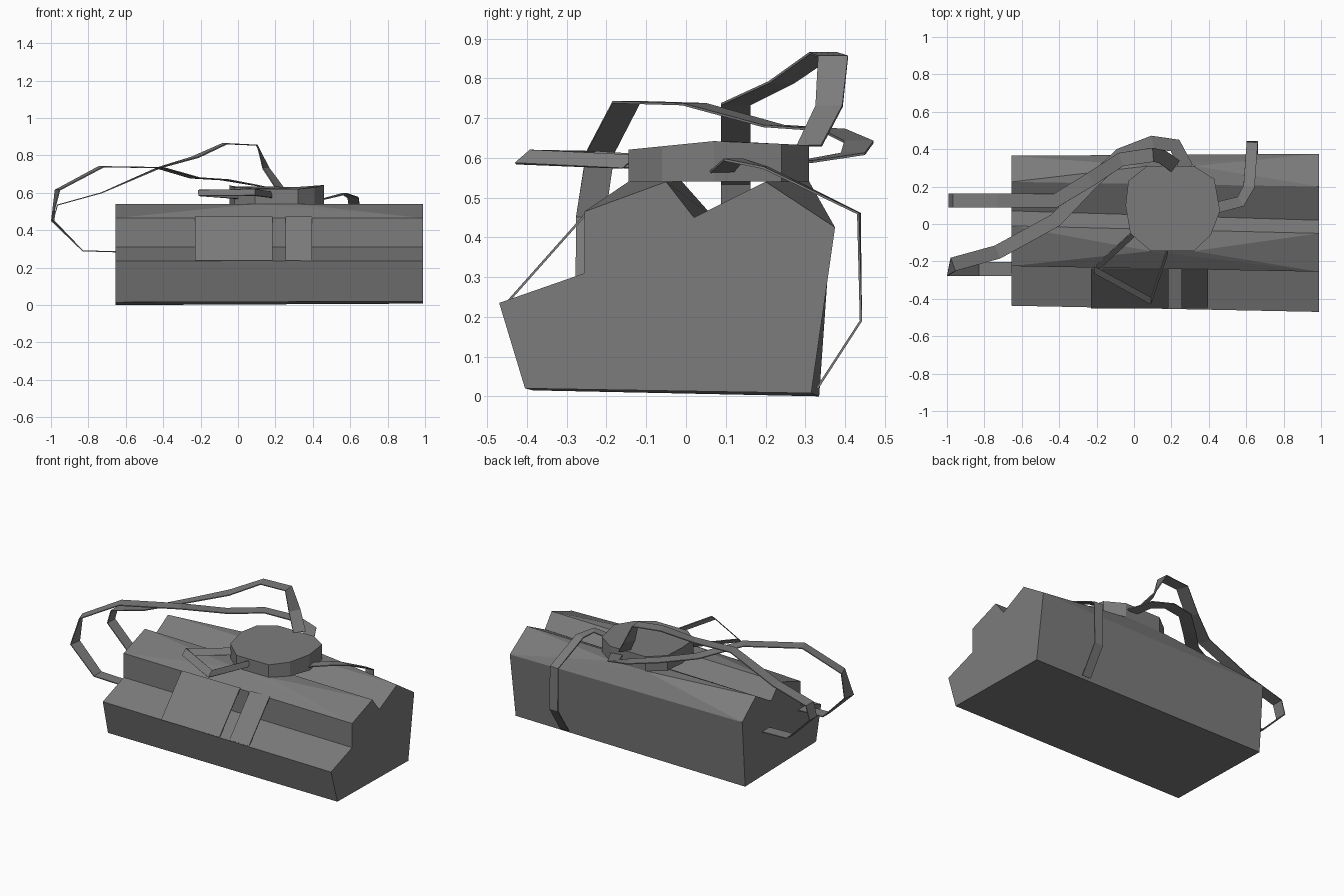
import bpy, bmesh
from mathutils import Vector

cube = bpy.data.objects.get("Cube")
if cube:
    bpy.data.objects.remove(cube, do_unlink=True)

grey = bpy.data.materials.new("plain_grey")
grey.use_nodes = True
COLOUR = (0.2, 0.2, 0.2, 1)
grey.diffuse_color = COLOUR
grey.node_tree.nodes["Principled BSDF"].inputs["Base Color"].default_value = COLOUR


def finish(name, bm):
    bmesh.ops.recalc_face_normals(bm, faces=bm.faces)
    mesh = bpy.data.meshes.new(name)
    bm.to_mesh(mesh)
    bm.free()
    mesh.materials.append(grey)
    obj = bpy.data.objects.new(name, mesh)
    bpy.context.collection.objects.link(obj)
    return obj


def loft(name, first, second):
    """Solid between two matching closed outlines."""
    bm = bmesh.new()
    a = [bm.verts.new(p) for p in first]
    b = [bm.verts.new(p) for p in second]
    bm.faces.new(a)
    bm.faces.new(b)
    for i in range(len(a)):
        j = (i + 1) % len(a)
        bm.faces.new((a[i], a[j], b[j], b[i]))
    return finish(name, bm)


def hull(name, points):
    bm = bmesh.new()
    for p in points:
        bm.verts.new(p)
    res = bmesh.ops.convex_hull(bm, input=bm.verts)
    loose = [v for v in res["geom_interior"] if isinstance(v, bmesh.types.BMVert)]
    bmesh.ops.delete(bm, geom=loose, context="VERTS")
    return finish(name, bm)


def ribbon(name, path, width, across=None):
    """Flat strap along a path; level across unless a direction is given."""
    pts = [Vector(p) for p in path]
    bm = bmesh.new()
    rows, side = [], None
    for i, p in enumerate(pts):
        if across:
            side = Vector(across).normalized()
        else:
            t = pts[min(i + 1, len(pts) - 1)] - pts[max(i - 1, 0)]
            new = t.cross(Vector((0, 0, 1)))
            if new.length > 0.1 * t.length:
                new.normalize()
                side = -new if side and new.dot(side) < 0 else new
        rows.append([bm.verts.new(p + side * s * width / 2) for s in (-1, 1)])
    for a, b in zip(rows, rows[1:]):
        bm.faces.new((a[0], b[0], b[1], a[1]))
    obj = finish(name, bm)
    mod = obj.modifiers.new("thickness", "SOLIDIFY")
    mod.thickness = 0.006
    mod.offset = 0
    return obj


# Main body: stepped front, grooved top
LEFT, RIGHT = 0.99, -0.655
left_end = [(-0.405, 0.02), (-0.47, 0.235), (-0.255, 0.31), (-0.255, 0.465),
            (-0.05, 0.54), (0.02, 0.45), (0.2, 0.54), (0.375, 0.425),
            (0.355, 0.285), (0.315, 0.008)]
right_end = [(-0.385, 0.015), (-0.437, 0.235), (-0.225, 0.31), (-0.225, 0.465),
             (-0.01, 0.54), (0.07, 0.45), (0.225, 0.54), (0.365, 0.425),
             (0.355, 0.285), (0.335, 0)]
l_ring = [(LEFT, y, z) for y, z in left_end]
r_ring = [(RIGHT, y, z) for y, z in right_end]
loft("body", l_ring, r_ring)

# Ten-sided turret with a slightly domed lid
rim = [(-0.045, 0.1), (-0.02, -0.05), (0.09, -0.145), (0.32, -0.145), (0.41, -0.06),
       (0.46, 0.07), (0.43, 0.24), (0.32, 0.31), (0.07, 0.31), (-0.03, 0.23)]
low = [(x, y, 0.54) for x, y in rim]
loft("turret", low, [(x, y, 0.643 - 0.1 * max(0.08 - y, (y - 0.08) / 2)) for x, y in rim])

# Sloping shoulders fanning from the turret to the body ends
hull("front_shoulder", l_ring[3:5] + r_ring[3:5] + [p for p in low if p[1] < 0])
hull("back_shoulder", l_ring[6:8] + r_ring[6:8] + [p for p in low if p[1] > 0.2])

# Slanted boards leaning over the front step
for name, x0, x1 in (("wide_ramp", -0.23, 0.185), ("narrow_ramp", 0.255, 0.395)):
    mid = (x0 + x1) / 2
    ribbon(name, [(mid, -0.24, 0.472), (mid, -0.45, 0.236)], x1 - x0, (1, 0, 0))

# Two long straps looping out from the right end and back over the top
def loop_start(y):
    return [(RIGHT, y, 0.285), (-0.83, y, 0.29), (-0.99, y, 0.45)]

ribbon("front_strap", loop_start(-0.24) + [
    (-0.965, -0.215, 0.615), (-0.73, -0.15, 0.74), (-0.42, 0.02, 0.735),
    (-0.23, 0.22, 0.68), (-0.07, 0.37, 0.67), (0.1, 0.435, 0.64),
    (0.22, 0.42, 0.61), (0.28, 0.3, 0.59)], 0.075)
ribbon("back_strap", loop_start(0.125) + [
    (-0.965, 0.125, 0.535), (-0.73, 0.125, 0.6), (-0.42, 0.125, 0.735),
    (-0.23, 0.24, 0.79), (-0.07, 0.345, 0.863), (0.1, 0.37, 0.855),
    (0.15, 0.36, 0.73), (0.22, 0.31, 0.63)], 0.075)

# Strap running down the back
ribbon("rear_strap", [(0.45, 0.09, 0.565), (0.57, 0.12, 0.595), (0.615, 0.2, 0.575),
                      (0.632, 0.435, 0.46), (0.632, 0.44, 0.19),
                      (0.632, 0.33, 0.02)], 0.06)

# Pointed strap loop over the front
ribbon("front_loop", [(0.0, -0.05, 0.585), (-0.21, -0.245, 0.6), (0.09, -0.41, 0.602),
                      (0.18, -0.14, 0.59)], 0.05, (0, 0.04, 0.035))
